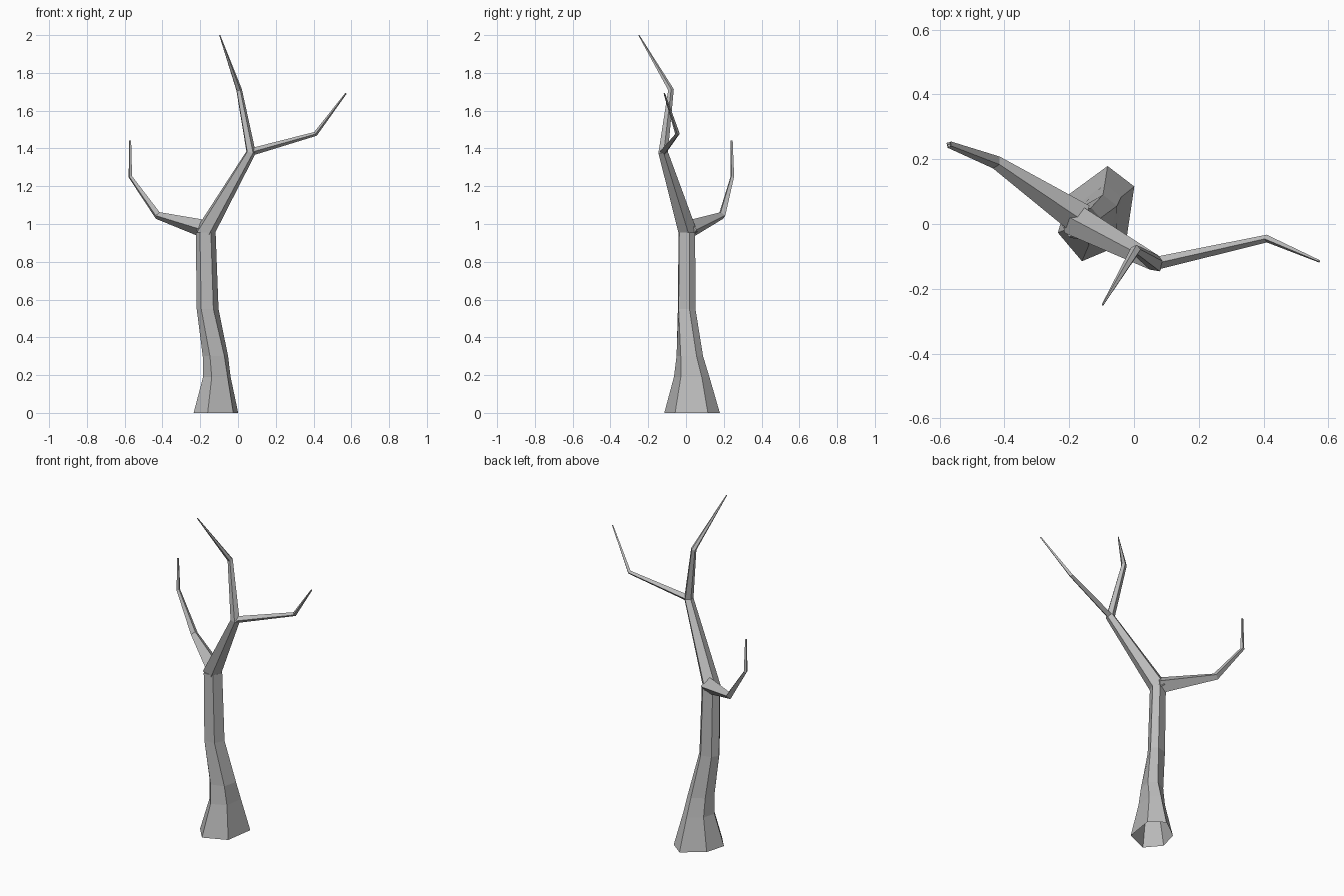
import bpy, bmesh
from math import cos, sin, pi, radians
from mathutils import Vector, Matrix

cube = bpy.data.objects.get("Cube")
if cube:
    bpy.data.objects.remove(cube, do_unlink=True)

bark = bpy.data.materials.new("grey_bark")
bark.use_nodes = True
GREY = (0.5, 0.5, 0.5, 1)
bark.diffuse_color = GREY
bark.node_tree.nodes["Principled BSDF"].inputs["Base Color"].default_value = GREY


def loft(name, rings, cap_start=True):
    """Skin a list of equal-sized rings, closing the ends."""
    bm = bmesh.new()
    loops = [[bm.verts.new(p) for p in ring] for ring in rings]
    n = len(loops[0])
    for a, b in zip(loops, loops[1:]):
        for i in range(n):
            j = (i + 1) % n
            bm.faces.new((a[i], a[j], b[j], b[i]))
    if cap_start:
        bm.faces.new(loops[0][::-1])
    bm.faces.new(loops[-1])
    bmesh.ops.recalc_face_normals(bm, faces=bm.faces)
    mesh = bpy.data.meshes.new(name)
    bm.to_mesh(mesh)
    bm.free()
    mesh.materials.append(bark)
    obj = bpy.data.objects.new(name, mesh)
    bpy.context.collection.objects.link(obj)
    return obj


def branch(name, path, radii, sides):
    """Tapered tube along a path, with a ridge running along its top."""
    pts = [Vector(p) for p in path]
    segs = [(b - a).normalized() for a, b in zip(pts, pts[1:])]
    dirs = [segs[0]] + [(a + b).normalized() for a, b in zip(segs, segs[1:])] + [segs[-1]]
    up = Vector((0, 0, 1))
    up = (up - dirs[0] * up.dot(dirs[0])).normalized()
    rings = []
    for k, (p, d, r) in enumerate(zip(pts, dirs, radii)):
        if k:
            up = dirs[k - 1].rotation_difference(d) @ up
        side = d.cross(up)
        rings.append([p + (up * cos(2 * pi * i / sides) + side * sin(2 * pi * i / sides)) * r
                      for i in range(sides)])
    return loft(name, rings)


# Trunk: irregular six-sided section, flared at the foot and open underneath
SECTION = [(1, .57), (.3, 1), (-.72, .4), (-1, -.4), (-.37, -1), (.78, -.61)]
# centre x, centre y, height, half width, half depth, twist in degrees
TRUNK = [(-.117, .032, 0, .118, .147, 0),
         (-.112, .03, .19, .073, .094, 0),
         (-.12, .02, .3, .065, .072, -4),
         (-.162, .003, .55, .053, .053, -15),
         (-.172, .004, .955, .048, .05, -15)]
rings = []
for cx, cy, z, rx, ry, twist in TRUNK:
    turn = Matrix.Rotation(radians(twist), 2)
    ring = []
    for p in SECTION:
        q = turn @ Vector(p)
        ring.append((cx + q.x * rx, cy + q.y * ry, z))
    rings.append(ring)
loft("trunk", rings, cap_start=False)

# Main limb leaning to the left, then bending up to the top twig
branch("main_limb",
       [(-.18, .01, .95), (.068, -.122, 1.38), (.005, -.08, 1.71), (-.097, -.25, 2)],
       [.052, .027, .016, .003], 5)

# Side branches
branch("left_branch",
       [(.065, -.122, 1.38), (.41, -.045, 1.477), (.572, -.115, 1.692)],
       [.02, .012, .004], 4)
branch("right_branch",
       [(-.165, .015, .97), (-.425, .19, 1.045), (-.57, .245, 1.25), (-.571, .242, 1.442)],
       [.05, .021, .011, .006], 4)
